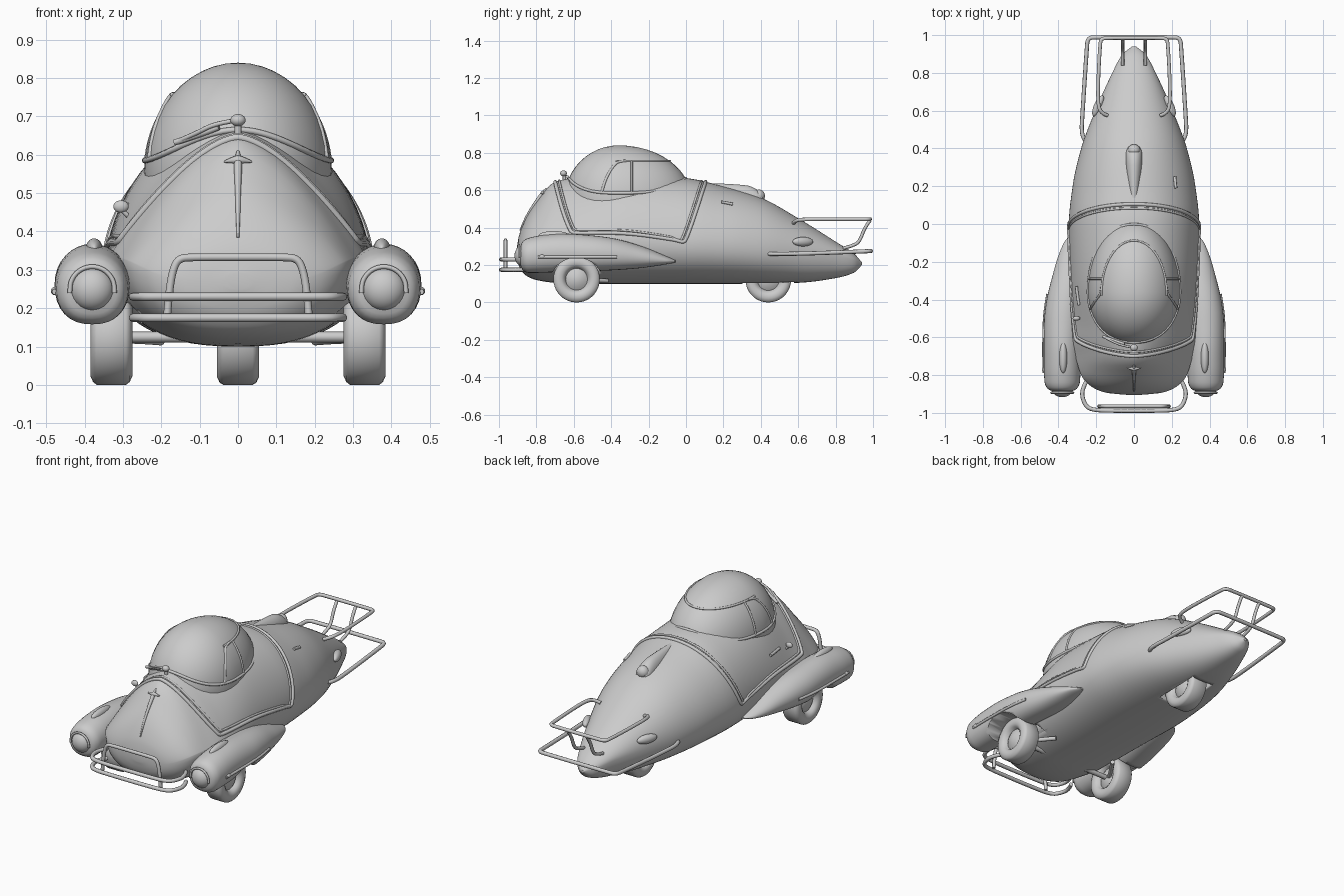
import bpy, bmesh, math
from math import sin, cos, pi, radians
from mathutils import Vector, Matrix

if "Cube" in bpy.data.objects:
    bpy.data.objects.remove(bpy.data.objects["Cube"])


def interp(table, y):
    """Smooth monotone interpolation of station rows (first column is y)."""
    n = len(table)
    y = min(max(y, table[0][0]), table[-1][0])
    i = max(k for k in range(n - 1) if table[k][0] <= y)
    h = table[i + 1][0] - table[i][0]
    t = (y - table[i][0]) / h
    out = []
    for c in range(1, len(table[0])):
        d = [(table[k + 1][c] - table[k][c]) / (table[k + 1][0] - table[k][0]) for k in range(n - 1)]

        def slope(k):
            if k == 0 or k == n - 1:
                return d[0] if k == 0 else d[-1]
            p, q = d[k - 1], d[k]
            return 2 * p * q / (p + q) if p * q > 0 else 0
        a, b, m0, m1 = table[i][c], table[i + 1][c], slope(i) * h, slope(i + 1) * h
        out.append((2*t**3 - 3*t*t + 1)*a + (t**3 - 2*t*t + t)*m0 + (3*t*t - 2*t**3)*b + (t**3 - t*t)*m1)
    return out


def point(table, y, t):
    """Point on a lofted shell: superellipse section at y, angle t (90 deg = top)."""
    xc, w, zm, zt, zb, a, b = interp(table, y)
    c, s = cos(t), sin(t)
    if s < -1e-6:
        a, b = 2.4, 2.2
    h = zt - zm if s >= 0 else zb - zm
    x = xc + math.copysign(w * abs(c) ** (2 / a), c)
    return Vector((x, y, zm + h * abs(s) ** (2 / b)))


def finish(name, bm, angle=40):
    bmesh.ops.recalc_face_normals(bm, faces=bm.faces)
    me = bpy.data.meshes.new(name)
    bm.to_mesh(me)
    bm.free()
    ob = bpy.data.objects.new(name, me)
    bpy.context.collection.objects.link(ob)
    bpy.ops.object.select_all(action='DESELECT')
    ob.select_set(True)
    bpy.context.view_layer.objects.active = ob
    bpy.ops.object.shade_smooth_by_angle(angle=radians(angle))
    return ob


def loft(name, table, rings=56, seg=48, flip=1):
    bm = bmesh.new()
    y0, y1 = table[0][0], table[-1][0]
    loops = []
    for i in range(rings + 1):
        y = y0 + (y1 - y0) * (1 - cos(pi * i / rings)) / 2
        ps = [point(table, y, 2 * pi * k / seg) for k in range(seg)]
        loops.append([bm.verts.new((p.x * flip, p.y, p.z)) for p in ps])
    for l, m in zip(loops, loops[1:]):
        for k in range(seg):
            bm.faces.new((l[k], l[(k + 1) % seg], m[(k + 1) % seg], m[k]))
    bm.faces.new(loops[0])
    bm.faces.new(loops[-1])
    return finish(name, bm)


def tube(name, pts, r, mirror=False, radii=None, cyclic=False):
    for s in ((1, -1) if mirror else (1,)):
        cu = bpy.data.curves.new(name, 'CURVE')
        cu.dimensions = '3D'
        cu.bevel_depth, cu.bevel_resolution, cu.use_fill_caps = r, 2, True
        sp = cu.splines.new('NURBS')
        sp.points.add(len(pts) - 1)
        for k, p in enumerate(pts):
            sp.points[k].co = (p[0] * s, p[1], p[2], 1)
            sp.points[k].radius = radii[k] if radii else 1
        sp.order_u, sp.resolution_u = 3, 5
        sp.use_endpoint_u, sp.use_cyclic_u = not cyclic, cyclic
        bpy.context.collection.objects.link(bpy.data.objects.new(name, cu))


def ball(name, loc, scale, mirror=False, rot=(0, 0, 0)):
    for s in ((1, -1) if mirror else (1,)):
        bm = bmesh.new()
        bmesh.ops.create_uvsphere(bm, u_segments=24, v_segments=14, radius=1)
        ob = finish(name, bm)
        ob.location = (loc[0] * s, loc[1], loc[2])
        ob.scale = scale
        ob.rotation_euler = (rot[0], rot[1], rot[2] * s)


def wheel(name, x, y, r=.124):
    half = [(0, .045), (.02, .043), (.045, .034), (.058, .026), (.066, .044), (.08, .053), (.1, .055), (.116, .048), (r, .038)]
    bm = bmesh.new()
    vs = [bm.verts.new((px, 0, pr)) for pr, px in half + [(a, -b) for a, b in reversed(half)]]
    es = [bm.edges.new(e) for e in zip(vs, vs[1:])]
    bmesh.ops.spin(bm, geom=vs + es, axis=(1, 0, 0), cent=(0, 0, 0), angle=2 * pi, steps=36)
    bmesh.ops.remove_doubles(bm, verts=bm.verts, dist=1e-4)
    finish(name, bm).location = (x, y, r)


def cut(obs, x0, x1, y, z, r):
    """Carve a wheel well with a cylinder lying along x."""
    bm = bmesh.new()
    bmesh.ops.create_cone(bm, cap_ends=True, segments=32, radius1=r, radius2=r, depth=abs(x1 - x0),
                          matrix=Matrix.Translation(((x0 + x1) / 2, y, z)) @ Matrix.Rotation(pi / 2, 4, 'Y'))
    cutter = finish('well_cutter', bm)
    cutter.hide_render = True
    for ob in obs:
        mod = ob.modifiers.new('well', 'BOOLEAN')
        mod.operation, mod.object, mod.solver = 'DIFFERENCE', cutter, 'EXACT'
        bpy.context.view_layer.objects.active = ob
        bpy.ops.object.modifier_apply(modifier=mod.name)
    bpy.data.objects.remove(cutter)


# Body shell: y, centre x, half width, waist z, top z, bottom z, section exponents
BODY = [(-.905, 0, .03, .27, .29, .25, 2, 2), (-.895, 0, .14, .27, .35, .2, 1.9, 1.8),
        (-.88, 0, .19, .28, .395, .17, 1.8, 1.6), (-.85, 0, .24, .3, .46, .14, 1.7, 1.3),
        (-.8, 0, .28, .32, .535, .12, 1.6, 1.1), (-.7, 0, .31, .33, .645, .105, 1.6, 1),
        (-.6, 0, .335, .33, .665, .1, 1.7, 1.05), (-.3, 0, .34, .33, .68, .1, 2.4, 1.5),
        (0, 0, .345, .32, .665, .1, 2.2, 1.7), (.2, 0, .325, .31, .62, .1, 2, 1.8),
        (.4, 0, .28, .29, .56, .1, 2, 1.9), (.6, 0, .205, .27, .45, .105, 2, 2),
        (.8, 0, .115, .25, .325, .13, 2, 2), (.9, 0, .06, .225, .26, .16, 2, 2),
        (.94, 0, .01, .21, .215, .2, 2, 2)]
body = loft('body_shell', BODY, 64, 64)

# Front fenders
FENDER = [(-.885, .38, .05, .25, .3, .2, 2, 2), (-.875, .38, .075, .25, .325, .175, 2, 2),
          (-.84, .38, .093, .252, .345, .158, 2, 2), (-.75, .38, .098, .26, .362, .16, 2, 2),
          (-.65, .38, .098, .265, .368, .165, 2, 2), (-.5, .375, .1, .262, .358, .168, 2, 2),
          (-.4, .365, .097, .255, .345, .172, 2, 2), (-.25, .34, .085, .24, .305, .183, 2, 2),
          (-.1, .322, .05, .222, .245, .205, 2, 2), (-.055, .315, .02, .22, .225, .215, 2, 2)]
fenders = {s: loft('front_fender', FENDER, 40, 32, s) for s in (1, -1)}

# Wheel wells and wheels
for s in (1, -1):
    cut([body, fenders[s]], s * .25, s * .55, -.585, .095, .145)
    wheel('front_wheel', s * .33, -.585)
cut([body], -.07, .07, .44, .09, .14)
wheel('rear_wheel', 0, .44, .122)
tube('front_axle', [(-.32, -.585, .125), (0, -.585, .125), (.32, -.585, .125)], .014)
tube('suspension_arm', [(.3, -.57, .12), (.26, -.5, .12), (.2, -.42, .115)], .012, True)

# Canopy dome
DC, DW, DF, DR, DH = Vector((0, -.36, .55)), .245, .29, .39, .29
bm = bmesh.new()
bmesh.ops.create_uvsphere(bm, u_segments=40, v_segments=24, radius=1)
bmesh.ops.delete(bm, geom=[v for v in bm.verts if v.co.z < -.2], context='VERTS')
for v in bm.verts:
    v.co = DC + Vector((v.co.x * DW, v.co.y * (DR if v.co.y > 0 else DF), v.co.z * DH))
finish('canopy_dome', bm)


def dome_ring(t, z):
    f = math.sqrt(1 - ((z - DC.z) / DH) ** 2)
    return Vector((DW * f * sin(t), DC.y + (DR if cos(t) > 0 else DF) * f * cos(t), z))


def dome_side(y, z):
    d = (y - DC.y) / (DR if y > DC.y else DF)
    return Vector((DW * math.sqrt(max(0, 1 - ((z - DC.z) / DH) ** 2 - d * d)), y, z))


# Canopy trims and window frames
tube('canopy_base_trim', [dome_ring(2 * pi * k / 48, .585 + .08 * abs(cos(2 * pi * k / 48)) ** 3)
                          for k in range(48)], .008, cyclic=True)
tube('roof_trim', [dome_ring(radians(-95 + 190 * k / 32), .757) for k in range(33)], .006)
tube('window_front_pillar', [dome_side(*p) for p in
     ((-.45, .59), (-.44, .63), (-.42, .68), (-.385, .735), (-.36, .755), (-.32, .757))], .007, True)
tube('window_divider', [dome_side(-.29, .585 + .0287 * k) for k in range(7)], .006, True)


# Door panel seams: double trim line running round the panel on both sides
def seam(off):
    half = []
    for k in range(15):
        t = pi / 2 * (1 - k / 14)
        half.append(point(BODY, -.01 - off + .115 * sin(t), t))
    for k in range(1, 14):
        half.append(point(BODY, -.01 - off + (-.6 + 2 * off) * k / 14, radians(2 + off * 150 + 18 * k / 14)))
    for k in range(15):
        t = radians(20 + off * 150 + (70 - off * 150) * k / 14)
        half.append(point(BODY, -.61 + off - .09 * (sin(t) - .34) / .66, t))
    return half + [Vector((-p.x, p.y, p.z)) for p in reversed(half[1:-1])]


tube('panel_trim_outer', seam(0), .010, cyclic=True)
tube('panel_trim_inner', seam(.022), .006, cyclic=True)

# Headlights, visors and fender lamps
ball('headlight', (.38, -.87, .25), (.057, .047, .057), True)
tube('headlight_visor', [(.38 + .059 * cos(radians(a)), -.893, .25 + .059 * sin(radians(a)))
                         for a in range(-10, 191, 20)], .006, True)
ball('fender_lamp', (.375, -.705, .355), (.022, .085, .027), True)
ball('side_marker', (.477, -.77, .245), (.011, .016, .011), True)
tube('fender_strip', [(interp(FENDER, y)[0] + interp(FENDER, y)[1], y, .243)
                      for y in (-.79, -.7, -.6, -.5, -.43, -.37)], .008, True)

# Front bumper bars and guard hoop
for z in (.23, .175):
    tube('front_bumper_bar', [(-.25, -.83, z), (-.28, -.88, z), (-.265, -.95, z), (-.23, -.985, z), (-.1, -.989, z),
                              (.1, -.989, z), (.23, -.985, z), (.265, -.95, z), (.28, -.88, z), (.25, -.83, z)], .011)
tube('bumper_hoop', [(-.185, -.965, .175), (-.18, -.965, .24), (-.17, -.965, .3), (-.155, -.965, .33), (-.12, -.965, .333),
                     (0, -.965, .333), (.12, -.965, .333), (.155, -.965, .33), (.17, -.965, .3),
                     (.18, -.965, .24), (.185, -.965, .175)], .01)

# Rear bumper loop and luggage rack
loop = [(.255, .44, .26), (.28, .46, .26), (.272, .6, .26), (.25, .93, .272), (.245, .985, .275), (.2, .989, .275)]
tube('rear_bumper', loop + [(-x, y, z) for x, y, z in reversed(loop)], .011)
rail = [(.14, .575, .425), (.175, .585, .44), (.192, .64, .445), (.188, .8, .445),
        (.18, .94, .445), (.175, .982, .445), (.13, .985, .445)]
tube('luggage_rack', rail + [(-x, y, z) for x, y, z in reversed(rail)], .01)
tube('rack_strut', [(.06, .985, .44), (.06, .955, .4), (.06, .93, .33), (.06, .9, .305), (.06, .84, .29)], .009, True)

# Tail lamps, rear ridge and its lamp
ball('tail_lamp', (.19, .625, .325), (.022, .06, .025), True, (0, 0, radians(24)))
loft('rear_ridge', [(.05, 0, .015, .6, .64, .57, 2, 2), (.2, 0, .035, .57, .635, .53, 2, 2),
                    (.33, 0, .045, .56, .625, .51, 2, 2), (.38, 0, .043, .555, .603, .51, 2, 2),
                    (.41, 0, .03, .55, .575, .52, 2, 2)], 20, 24)
ball('ridge_lamp', (0, .39, .57), (.034, .032, .034))

# Hood ornament: tapered spike with a small crossbar
def hood(z):
    y = min((abs(point(BODY, -.9 + k * .001, pi / 2).z - z), -.9 + k * .001) for k in range(200))[1]
    return (0, y - .003, z)


tube('hood_spike', [hood(z) for z in (.61, .59, .575, .53, .48, .43, .385)], .011,
     radii=[.3, .9, 1, .8, .6, .5, .3])
hy = hood(.585)[1]
tube('hood_crossbar', [(-.036, hy + .004, .582), (-.015, hy, .586), (0, hy, .586), (.015, hy, .586),
                       (.036, hy + .004, .582)], .011, radii=[.25, .7, 1.2, .7, .25])

# Wiper
tube('wiper_post', [(0, -.65, .64), (0, -.65, .67), (0, -.65, .69)], .009)
ball('wiper_knob', (0, -.655, .69), (.02, .018, .016))
tube('wiper_arm', [(0, -.655, .69), (-.06, -.645, .682), (-.11, -.625, .655), (-.165, -.595, .632)], .006)
tube('wiper_blade', [(-.05, -.635, .672), (-.1, -.62, .652), (-.165, -.595, .632)], .008)

# Door handles and left side mirror
def side(y, z, s):
    xc, w, zm, zt, zb, a, b = interp(BODY, y)
    return Vector((s * (w * (1 - ((z - zm) / (zt - zm)) ** b) ** (1 / a) + .006), y, z))


tube('engine_cover_handle', [side(.19, .537, 1), side(.22, .533, 1), side(.25, .525, 1)], .008)
tube('door_handle', [side(y, .47, -1) for y in (-.33, -.38, -.43)], .008)
ball('side_mirror', (-.305, -.5, .465), (.02, .012, .016))
tube('mirror_arm', [(-.305, -.5, .46), (-.29, -.5, .44), (-.27, -.49, .43)], .006)
